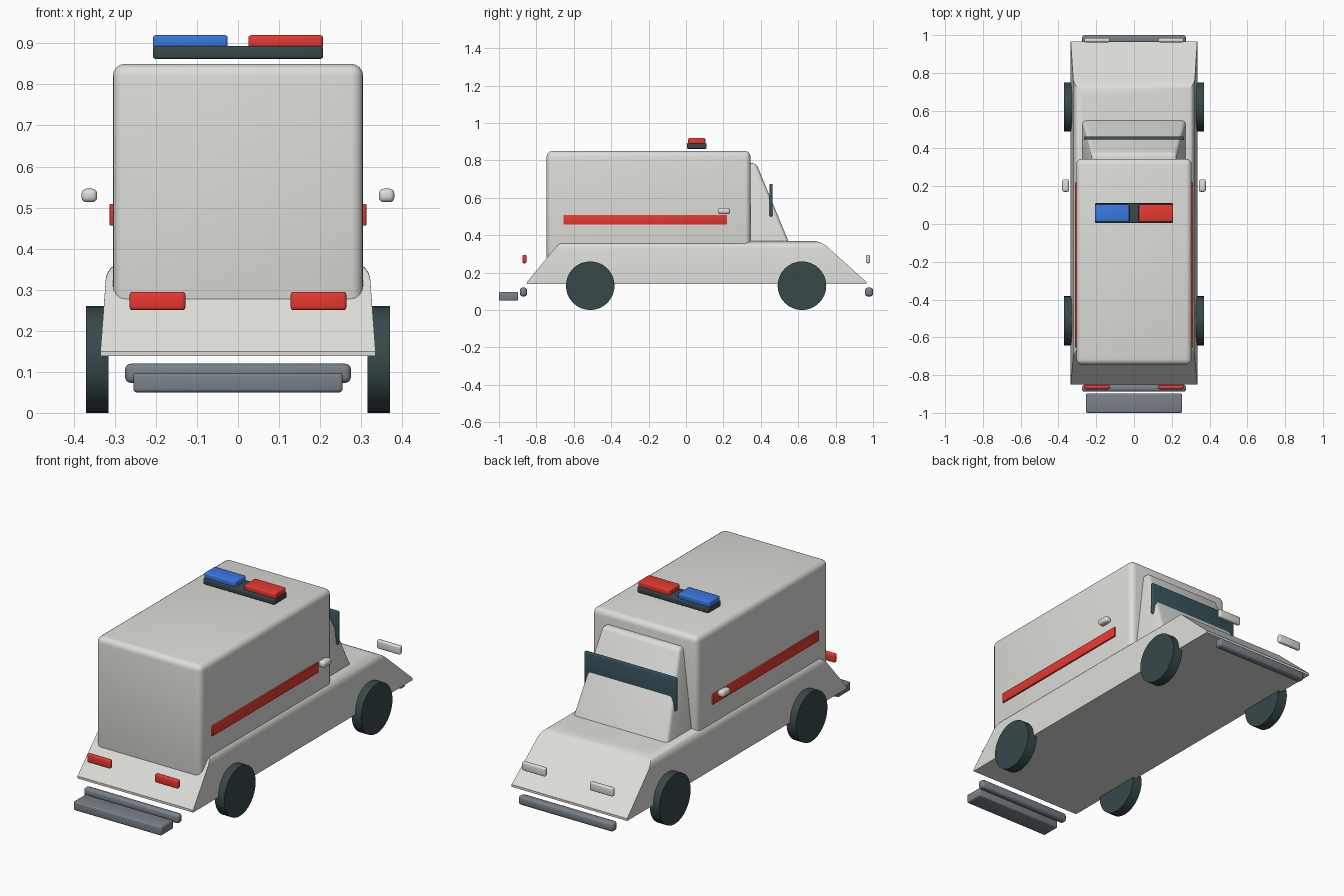
import bpy
import bmesh
import math
from mathutils import Matrix

cube = bpy.data.objects.get("Cube")
if cube:
    bpy.data.objects.remove(cube, do_unlink=True)


def material(name, rgb):
    m = bpy.data.materials.new(name)
    m.use_nodes = True
    m.diffuse_color = (*rgb, 1)
    m.node_tree.nodes["Principled BSDF"].inputs["Base Color"].default_value = (*rgb, 1)
    return m


white = material("off_white_paint", (0.72, 0.72, 0.69))
red = material("red", (0.80, 0.04, 0.03))
blue = material("blue", (0.04, 0.19, 0.75))
tyre = material("dark_rubber", (0.04, 0.065, 0.068))
glass = material("dark_glass", (0.04, 0.085, 0.11))
steel = material("grey_bumper", (0.19, 0.22, 0.25))


def finish(name, bm, mat):
    bmesh.ops.recalc_face_normals(bm, faces=bm.faces)
    mesh = bpy.data.meshes.new(name)
    bm.to_mesh(mesh)
    bm.free()
    mesh.materials.append(mat)
    obj = bpy.data.objects.new(name, mesh)
    bpy.context.collection.objects.link(obj)
    bpy.ops.object.select_all(action='DESELECT')
    obj.select_set(True)
    bpy.context.view_layer.objects.active = obj
    bpy.ops.object.shade_smooth_by_angle(angle=math.radians(35))
    return obj


def box(name, x, y, z, mat, bevel=0.008, segments=3):
    """Rounded box from (min, max) ranges."""
    bm = bmesh.new()
    bmesh.ops.create_cube(bm, size=1)
    for v in bm.verts:
        v.co = [r[0] if c < 0 else r[1] for c, r in zip(v.co, (x, y, z))]
    bmesh.ops.bevel(bm, geom=bm.edges[:], offset=bevel, segments=segments,
                    profile=0.5, affect='EDGES', clamp_overlap=True)
    return finish(name, bm, mat)


def loft(name, rings, mat, bevel, segments, rule):
    """Stack of rectangles (half width, y min, y max, z); edges passing rule are rounded."""
    bm = bmesh.new()
    loops = [[bm.verts.new(p) for p in ((-w, a, z), (w, a, z), (w, b, z), (-w, b, z))]
             for w, a, b, z in rings]
    bm.faces.new(loops[0])
    bm.faces.new(loops[-1])
    for low, high in zip(loops, loops[1:]):
        for i in range(4):
            j = (i + 1) % 4
            bm.faces.new((low[i], low[j], high[j], high[i]))
    edges = [e for e in bm.edges if rule(e)]
    bmesh.ops.bevel(bm, geom=edges, offset=bevel, segments=segments,
                    profile=0.5, affect='EDGES', clamp_overlap=True)
    return finish(name, bm, mat)


# Body: chassis with sloping ends, rear compartment, cab
loft("chassis", [(0.335, -0.85, 0.965, 0.138), (0.335, -0.85, 0.965, 0.15),
                 (0.318, -0.674, 0.73, 0.37)], white, 0.05, 5,
     lambda e: all(v.co.z > 0.3 for v in e.verts))
box("rear_compartment", (-0.305, 0.305), (-0.745, 0.345), (0.25, 0.85), white, 0.03, 4)
loft("cab", [(0.275, 0.20, 0.555, 0.35), (0.225, 0.20, 0.375, 0.785)], white, 0.018, 3,
     lambda e: any(v.co.z > 0.5 for v in e.verts))
box("windscreen", (-0.266, 0.266), (0.447, 0.463), (0.50, 0.675), glass, 0.006)

# Roof light bar
box("light_bar_base", (-0.207, 0.207), (0.005, 0.11), (0.862, 0.893), tyre, 0.006)
box("blue_beacon", (-0.207, -0.025), (0.012, 0.103), (0.888, 0.92), blue, 0.007)
box("red_beacon", (0.025, 0.207), (0.012, 0.103), (0.888, 0.92), red, 0.007)

# Bumpers and rear step
box("front_bumper", (-0.275, 0.275), (0.957, 1.0), (0.073, 0.12), steel, 0.014)
box("rear_bumper", (-0.275, 0.275), (-0.888, -0.85), (0.073, 0.12), steel, 0.014)
box("rear_step", (-0.255, 0.255), (-1.0, -0.898), (0.05, 0.097), steel, 0.008)

# Paired parts
for side, s in (("left", 1), ("right", -1)):
    def span(a, b):
        return tuple(sorted((s * a, s * b)))

    box(side + "_stripe", span(0.298, 0.313), (-0.655, 0.22), (0.456, 0.509), red, 0.003, 2)
    box(side + "_mirror", span(0.343, 0.381), (0.17, 0.236), (0.513, 0.546), white, 0.012)
    box(side + "_tail_light", span(0.128, 0.264), (-0.875, -0.853), (0.25, 0.295), red, 0.008)
    box(side + "_headlight", span(0.128, 0.264), (0.962, 0.984), (0.25, 0.295), white, 0.008)

    for end, y in (("rear", -0.512), ("front", 0.62)):
        bm = bmesh.new()
        bmesh.ops.create_cone(bm, cap_ends=True, segments=32, radius1=0.13, radius2=0.13,
                              depth=0.055,
                              matrix=Matrix.Translation((s * 0.3425, y, 0.13))
                              @ Matrix.Rotation(math.pi / 2, 4, 'Y'))
        finish(f"{side}_{end}_wheel", bm, tyre)
